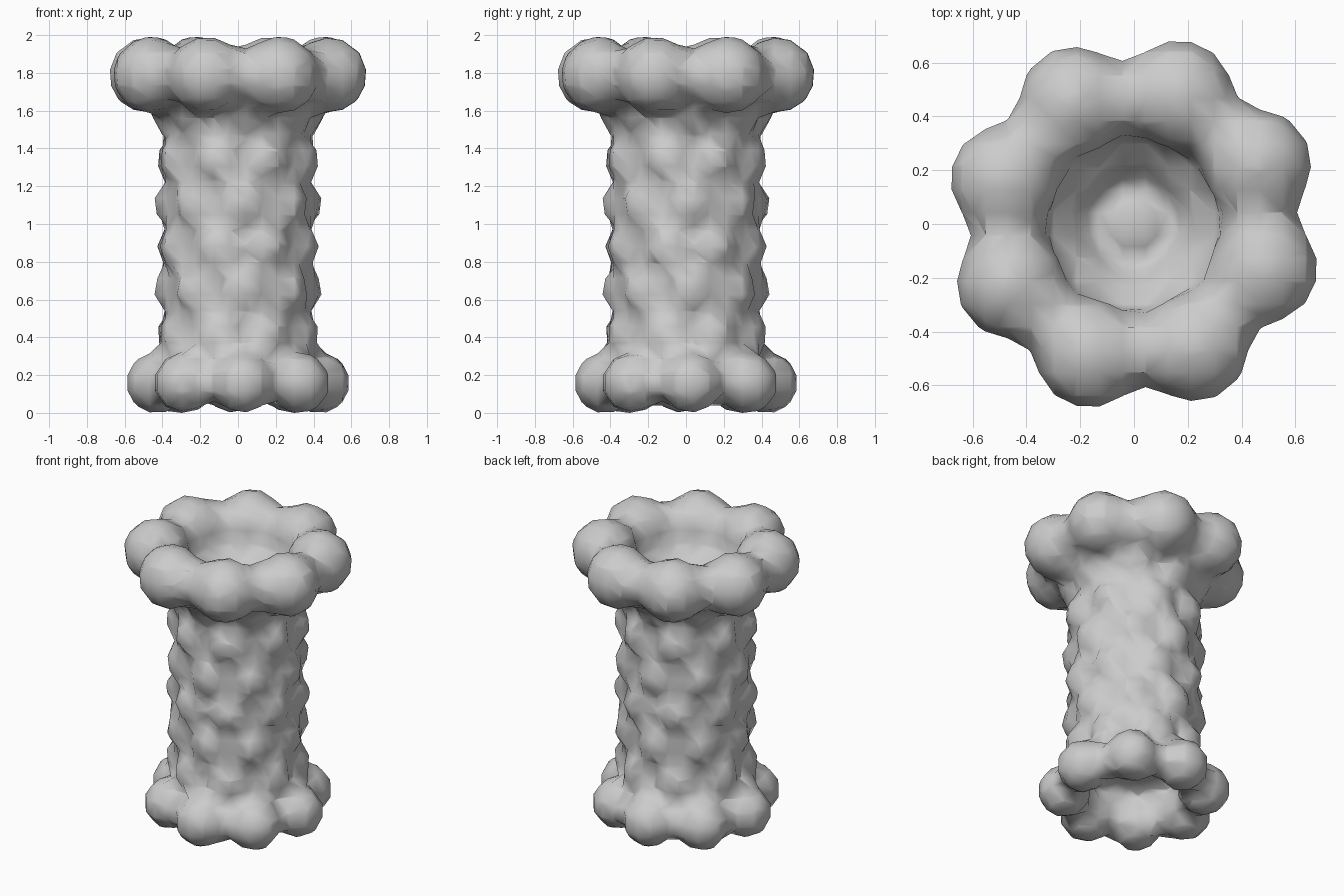
import bpy
from math import sin, cos, radians
from mathutils import Quaternion

if "Cube" in bpy.data.objects:
    bpy.data.objects.remove(bpy.data.objects["Cube"])

# one metaball object: staggered rings of eight balls that melt together
meta = bpy.data.metaballs.new("bubbly_column")
meta.resolution = meta.render_resolution = 0.085
meta.threshold = 0.6
column = bpy.data.objects.new("bubbly_column", meta)
bpy.context.collection.objects.link(column)


def ring(z, distance, radius, offset):
    for i in range(8):
        a = radians(45 * i + offset)
        ball = meta.elements.new(type='BALL')
        ball.co = (distance * cos(a), distance * sin(a), z)
        ball.radius = radius


# foot ring
ring(0.17, 0.43, 0.28, 3.5)

# shaft rings, every other one turned by half a step
for row in range(6):
    ring(0.43 + 0.23 * row, 0.32, 0.22, 3.5 + (22.5 if row % 2 == 0 else 0))

# rim ring
ring(1.80, 0.51, 0.35, 26)

# core that closes the shaft below the cup
core = meta.elements.new(type='CAPSULE')
core.co = (0, 0, 0.94)
core.radius = 0.42
core.size_x = 0.41
core.rotation = Quaternion((0, 1, 0), radians(90))

# turn into a smooth mesh
bpy.context.view_layer.objects.active = column
column.select_set(True)
bpy.context.view_layer.update()
bpy.ops.object.convert(target='MESH')
mesh_obj = bpy.context.view_layer.objects.active
mesh_obj.name = "bubbly_column"
mesh_obj.data.polygons.foreach_set("use_smooth", [True] * len(mesh_obj.data.polygons))

# stand it on the floor
low = min(v.co.z for v in mesh_obj.data.vertices)
for v in mesh_obj.data.vertices:
    v.co.z -= low
